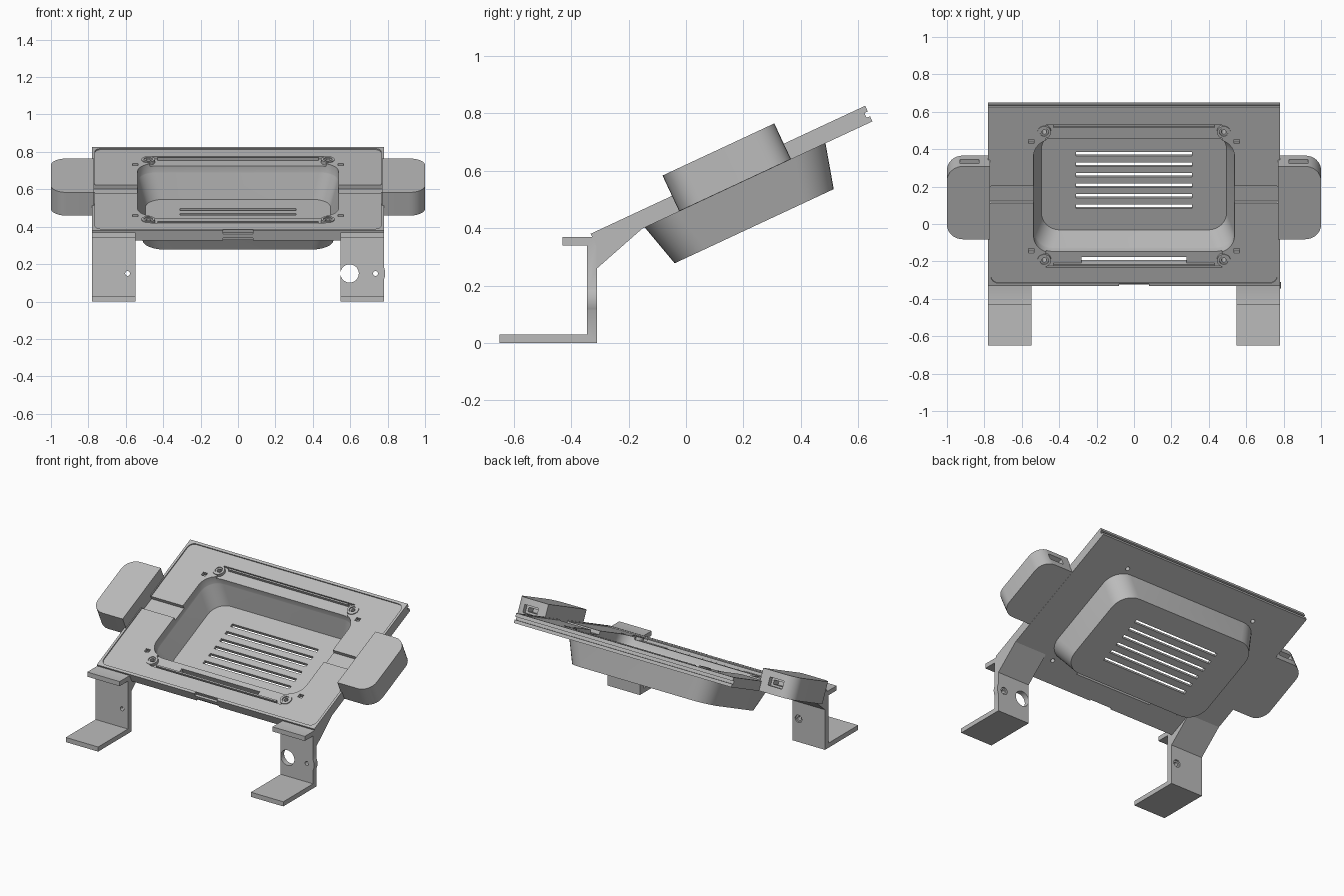
import bpy, bmesh, math
from mathutils import Matrix

if "Cube" in bpy.data.objects:
    bpy.data.objects.remove(bpy.data.objects["Cube"], do_unlink=True)

grey = bpy.data.materials.new("plain_grey")
grey.use_nodes = True
GREY = (0.5, 0.5, 0.5, 1)
grey.diffuse_color = GREY
grey.node_tree.nodes["Principled BSDF"].inputs["Base Color"].default_value = GREY

# The tray assembly is modelled flat (top face at z = 0) and then tilted
TILT = Matrix.Translation((0, 0.146, 0.6035)) @ Matrix.Rotation(math.radians(25), 4, 'X')


def to_object(name, bm):
    bmesh.ops.recalc_face_normals(bm, faces=bm.faces)
    mesh = bpy.data.meshes.new(name)
    bm.to_mesh(mesh)
    bm.free()
    mesh.materials.append(grey)
    ob = bpy.data.objects.new(name, mesh)
    bpy.context.collection.objects.link(ob)
    return ob


def box(name, x, y, z, round_side=0, radius=0.085):
    """Box from three ranges; optionally round the upright edges on one x side."""
    bm = bmesh.new()
    bmesh.ops.create_cube(bm, size=1)
    for v in bm.verts:
        v.co = [(a + b) / 2 + c * (b - a) for c, (a, b) in zip(v.co, (x, y, z))]
    if round_side:
        mid = sum(x) / 2
        edges = [e for e in bm.edges
                 if abs(e.verts[0].co.z - e.verts[1].co.z) > 0.01
                 and (e.verts[0].co.x - mid) * round_side > 0]
        bmesh.ops.bevel(bm, geom=edges, offset=radius, segments=8,
                        profile=0.5, affect='EDGES')
    return to_object(name, bm)


def cylinder(name, centre, radius, depth, axis='Z'):
    bm = bmesh.new()
    turn = Matrix.Rotation(math.pi / 2, 4, 'X') if axis == 'Y' else Matrix()
    bmesh.ops.create_cone(bm, cap_ends=True, segments=32, radius1=radius, radius2=radius,
                          depth=depth, matrix=Matrix.Translation(centre) @ turn)
    return to_object(name, bm)


def loft(name, rings, steps=8):
    """Stack of rounded rectangles, each (half_x, half_y, corner_radius, z)."""
    bm = bmesh.new()
    loops = []
    for hx, hy, r, z in rings:
        loop = []
        for k, (sx, sy) in enumerate(((1, 1), (-1, 1), (-1, -1), (1, -1))):
            for i in range(steps + 1):
                a = math.pi / 2 * (k + i / steps)
                loop.append(bm.verts.new((sx * (hx - r) + r * math.cos(a),
                                          sy * (hy - r) + r * math.sin(a), z)))
        loops.append(loop)
    for low, high in zip(loops, loops[1:]):
        for i in range(len(low)):
            j = (i + 1) % len(low)
            bm.faces.new((low[i], low[j], high[j], high[i]))
    bm.faces.new(loops[0])
    bm.faces.new(loops[-1])
    return to_object(name, bm)


def combine(ob, tools, operation='DIFFERENCE'):
    """Apply booleans and remove the tool objects."""
    for tool in tools:
        mod = ob.modifiers.new("boolean", 'BOOLEAN')
        mod.operation = operation
        mod.solver = 'EXACT'
        mod.object = tool
    bpy.context.view_layer.update()
    graph = bpy.context.evaluated_depsgraph_get()
    mesh = bpy.data.meshes.new_from_object(ob.evaluated_get(graph))
    ob.modifiers.clear()
    ob.data = mesh
    for tool in tools:
        bpy.data.objects.remove(tool, do_unlink=True)


def finish(ob, tilted=True):
    if tilted:
        ob.data.transform(TILT)
    bpy.ops.object.select_all(action='DESELECT')
    ob.select_set(True)
    bpy.context.view_layer.objects.active = ob
    bpy.ops.object.shade_smooth_by_angle(angle=math.radians(30))


SIDES = (1, -1)
BOSSES = [(sx * 0.48, sy * 0.378) for sx in SIDES for sy in SIDES]


def cavity():
    return loft("cavity", [(0.495, 0.288, 0.1, -0.197), (0.535, 0.33, 0.1, -0.055),
                           (0.54, 0.34, 0.1, 0.05)])


# Face plate: shallow panel, ledges beside the opening, channels and edge groove
plate = box("face_plate", (-0.78, 0.78), (-0.528, 0.528), (-0.06, 0))
cuts = [loft("panel_recess", [(0.765, 0.51, 0.04, -0.007), (0.765, 0.51, 0.04, 0.05)]),
        cavity(),
        box("edge_groove", (-0.9, 0.9), (0.515, 0.6), (-0.04, -0.022)),
        box("front_notch", (-0.08, 0.08), (-0.6, -0.515), (-0.02, 0.05)),
        box("lower_notch", (-0.08, 0.08), (-0.6, -0.52), (-0.1, -0.045)),
        box("front_slot", (-0.28, 0.28), (-0.4, -0.366), (-0.1, 0.1))]
for s in SIDES:
    cuts.append(box("ledge", (-0.47, 0.47), sorted((s * 0.3, s * 0.42)), (-0.022, 0.05)))
    cuts.append(box("channel", sorted((s * 0.53, s * 0.9)), (-0.04, 0.06), (-0.03, 0.05)))
    for t in SIDES:
        cuts.append(box("corner_cut", sorted((s * 0.535, s * 0.565)),
                        sorted((t * 0.31, t * 0.335)), (-0.03, 0.05)))
combine(plate, cuts)

# Screw bosses with holes through the plate
for x, y in BOSSES:
    boss = cylinder("screw_boss", (x, y, -0.028), 0.036, 0.052)
    combine(boss, [cylinder("bore", (x, y, 0), 0.013, 0.3),
                   cylinder("countersink", (x, y, 0), 0.023, 0.02)])
    finish(boss)
combine(plate, [cylinder("bore", (x, y, 0), 0.013, 0.3) for x, y in BOSSES])
finish(plate)

# Thin rails on the ledges
for s in SIDES:
    rail = box("ledge_rail", (-0.43, 0.43), sorted((s * 0.402, s * 0.412)), (-0.03, -0.004))
    finish(rail)

# Tapered tub with a vented floor
tub = loft("tub", [(0.51, 0.306, 0.12, -0.217), (0.553, 0.348, 0.12, -0.058)])
combine(tub, [cavity()] + [box("vent", (-0.31, 0.31), (y - 0.011, y + 0.011), (-0.3, -0.15))
                           for y in [0.005 + 0.062 * (i - 2.5) for i in range(6)]])
finish(tub)

# Side pods with a socket in the back face
for s, side in zip(SIDES, ("left", "right")):
    pod = box(side + "_pod", sorted((s * 0.77, s)), (-0.215, 0.215), (-0.059, 0.078), s)
    combine(pod, [box("socket", sorted((s * 0.83, s * 0.93)), (0.185, 0.3), (-0.012, 0.038)),
                  box("port", sorted((s * 0.845, s * 0.915)), (0.13, 0.3), (0, 0.026))])
    finish(pod)

# Bracket legs: foot, upright, front shelf and gusset in one profile
PROFILE = [(-0.65, 0), (-0.31, 0), (-0.31, 0.26), (-0.145, 0.405), (-0.145, 0.43),
           (-0.31, 0.37), (-0.43, 0.37), (-0.43, 0.34), (-0.345, 0.34),
           (-0.345, 0.03), (-0.65, 0.03)]
for s, side in zip(SIDES, ("left", "right")):
    bm = bmesh.new()
    face = bm.faces.new([bm.verts.new((s * 0.548, y, z)) for y, z in PROFILE])
    out = bmesh.ops.extrude_face_region(bm, geom=[face])["geom"]
    bmesh.ops.translate(bm, vec=(s * 0.232, 0, 0),
                        verts=[v for v in out if isinstance(v, bmesh.types.BMVert)])
    leg = to_object(side + "_leg", bm)
    if s > 0:
        combine(leg, [cylinder("bulge", (0.7, -0.3275, 0.15), 0.087, 0.035, 'Y')], 'UNION')
        holes = [(0.597, 0.049), (0.735, 0.013)]
    else:
        holes = [(-0.59, 0.013)]
    combine(leg, [cylinder("hole", (x, -0.33, 0.15), r, 0.2, 'Y') for x, r in holes]
            + [cylinder("sink", (holes[-1][0], -0.31, 0.15), 0.024, 0.02, 'Y')])
    finish(leg, tilted=False)
